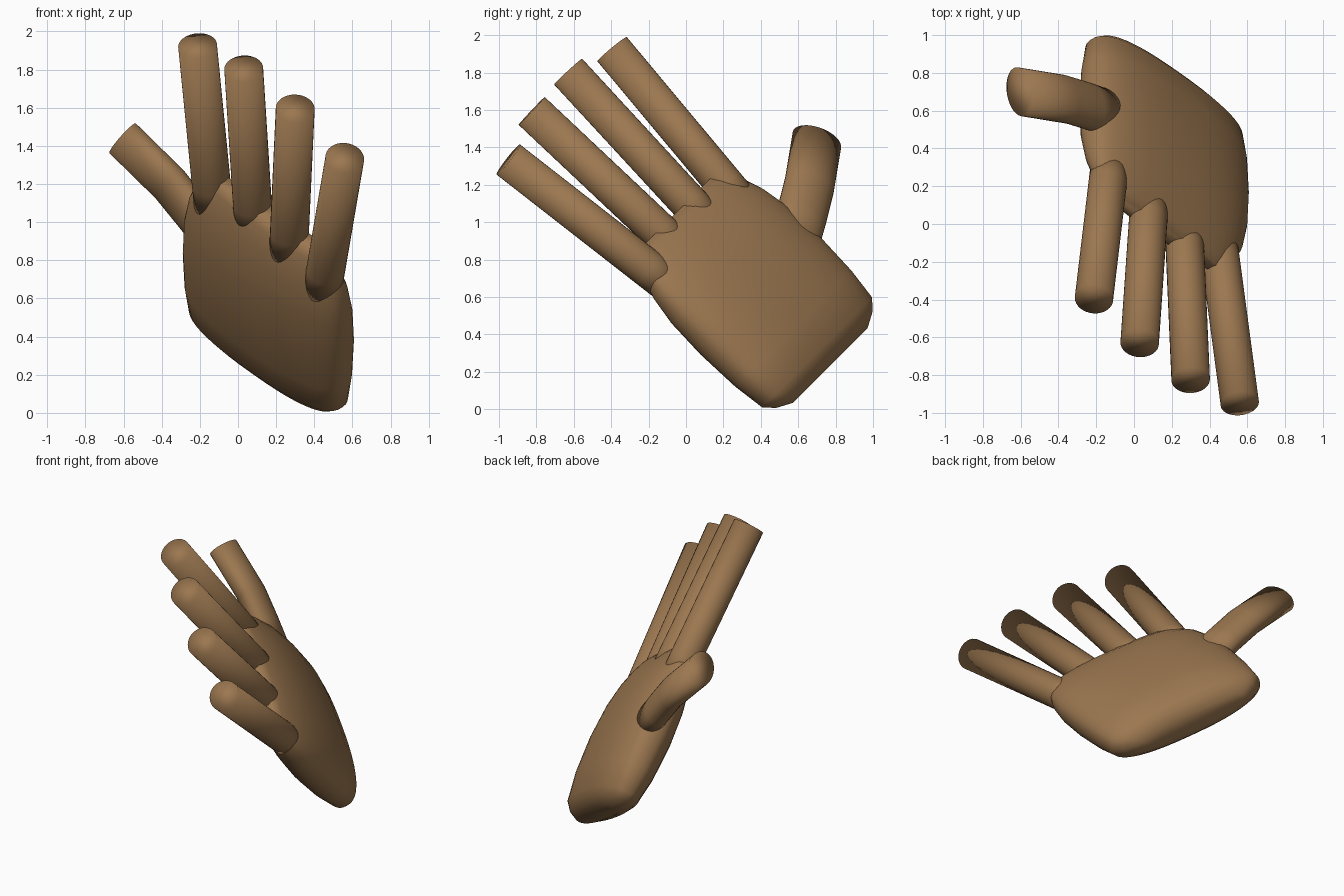
import bpy, bmesh, math
from mathutils import Vector

if "Cube" in bpy.data.objects:
    bpy.data.objects.remove(bpy.data.objects["Cube"])

skin = bpy.data.materials.new("brown skin")
skin.diffuse_color = (0.33, 0.185, 0.08, 1)
skin.use_nodes = True
skin.node_tree.nodes["Principled BSDF"].inputs["Base Color"].default_value = skin.diffuse_color

# Hand frame: across the palm, out of its back, along the fingers
R = math.sqrt(0.5)
ACROSS = Vector((-R, 0.5, 0.5))
BACK = Vector((R, 0.5, 0.5))
ALONG = Vector((0, -R, R))


def ring(center, u, v, a, b, power=2.0, sides=32):
    """Superellipse cross-section with half-sizes a along u and b along v."""
    pts = []
    for i in range(sides):
        t = 2 * math.pi * i / sides
        c, s = math.cos(t), math.sin(t)
        pts.append(center + u * math.copysign(abs(c) ** (2 / power), c) * a
                   + v * math.copysign(abs(s) ** (2 / power), s) * b)
    return pts


def loft(name, rings):
    """Skin a row of rings, close both ends and shade smooth."""
    bm = bmesh.new()
    rows = [[bm.verts.new(p) for p in r] for r in rings]
    n = len(rows[0])
    for r0, r1 in zip(rows, rows[1:]):
        for i in range(n):
            j = (i + 1) % n
            bm.faces.new((r0[i], r0[j], r1[j], r1[i]))
    bm.faces.new(rows[0][::-1])
    bm.faces.new(rows[-1])
    bmesh.ops.recalc_face_normals(bm, faces=bm.faces)
    for f in bm.faces:
        f.smooth = True
    mesh = bpy.data.meshes.new(name)
    bm.to_mesh(mesh)
    bm.free()
    mesh.materials.append(skin)
    obj = bpy.data.objects.new(name, mesh)
    bpy.context.collection.objects.link(obj)
    return obj


def tube(name, path, wide_dir, a, b):
    """Elliptical tube along a path, wide_dir gives the direction of half-size a."""
    path = [Vector(p) for p in path]
    rings = []
    for i, p in enumerate(path):
        d = (path[min(i + 1, len(path) - 1)] - path[max(i - 1, 0)]).normalized()
        u = (wide_dir - d * wide_dir.dot(d)).normalized()
        rings.append(ring(p, u, d.cross(u), a, b))
    return loft(name, rings)


# Palm: flat rounded slab, pinched at wrist and knuckles
# (position along, half width, half thickness)
stations = [(-0.38, 0.39, 0.06), (-0.335, 0.49, 0.12), (-0.28, 0.55, 0.155),
            (-0.1, 0.57, 0.185), (0.15, 0.58, 0.195), (0.38, 0.575, 0.18),
            (0.54, 0.55, 0.15), (0.65, 0.51, 0.115), (0.73, 0.46, 0.08),
            (0.78, 0.40, 0.045)]
loft("palm", [ring(ACROSS * 0.39 + BACK * 0.615 + ALONG * s, ACROSS, BACK, a, b, 2.5, 48)
              for s, a, b in stations])

# Fingers: straight round tubes starting inside the palm
fingers = {
    "index_finger": ((-0.14, 0.21, 1.20), (-0.212, -0.395, 1.925)),
    "middle_finger": ((0.075, 0.02, 1.10), (0.03, -0.63, 1.805)),
    "ring_finger": ((0.27, -0.14, 0.95), (0.30, -0.825, 1.595)),
    "little_finger": ((0.46, -0.20, 0.75), (0.56, -0.95, 1.335)),
}
for name, (base, tip) in fingers.items():
    base, tip = Vector(base), Vector(tip)
    root = base - (tip - base).normalized() * 0.16
    tube(name, [root, base, tip], ACROSS, 0.102, 0.102)

# Thumb: flattened tube with a slight bend
tube("thumb", [(-0.12, 0.58, 0.90), (-0.23, 0.62, 1.04), (-0.36, 0.66, 1.20),
               (-0.605, 0.70, 1.44)], Vector((-0.07, 0.26, -0.13)), 0.14, 0.092)
